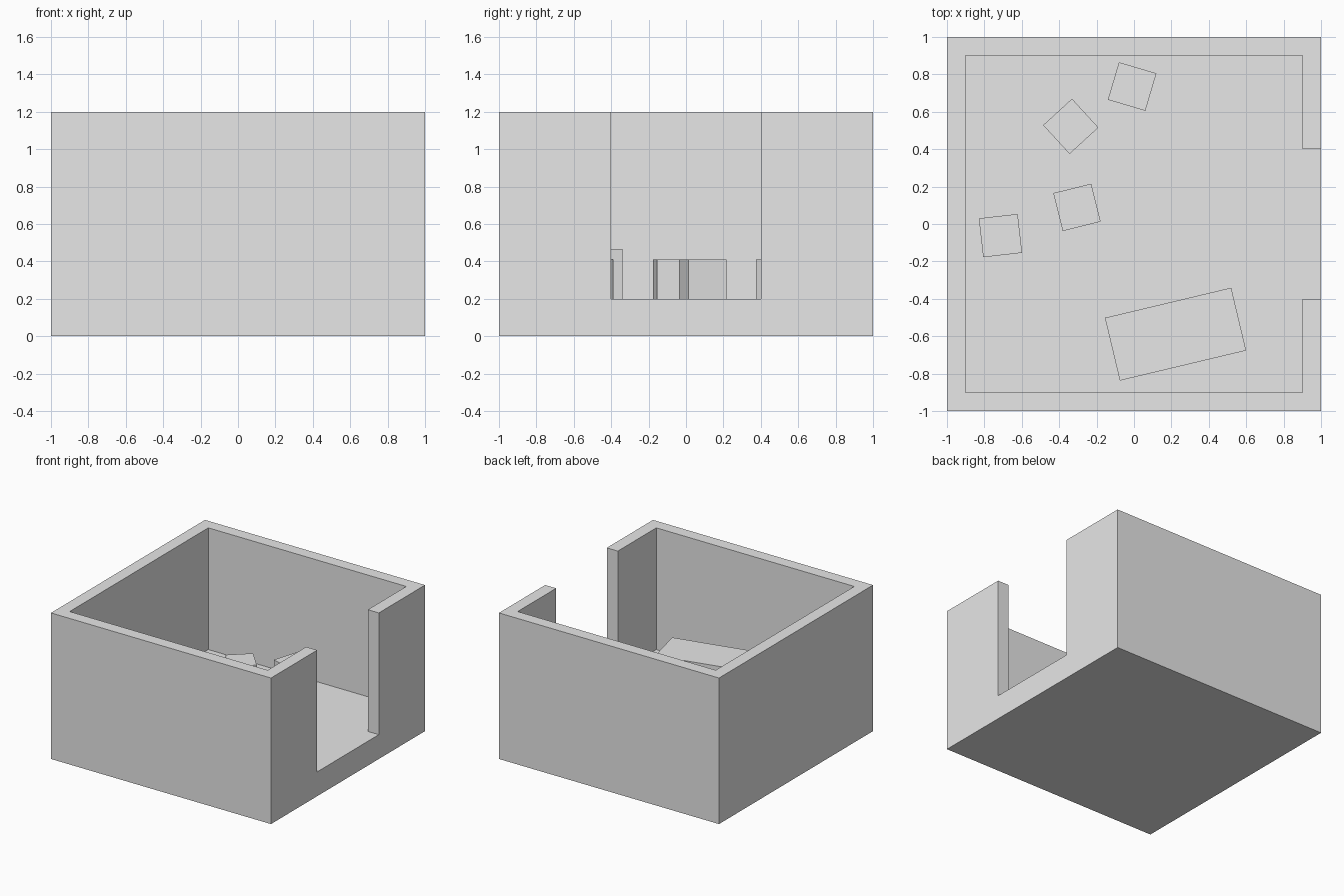
import bpy
import bmesh
from math import radians
from mathutils import Matrix, Vector

default = bpy.data.objects.get("Cube")
if default:
    bpy.data.objects.remove(default, do_unlink=True)

GREY = (0.8, 0.8, 0.8, 1)
FLOOR = 0.2

mat = bpy.data.materials.new("light grey")
mat.use_nodes = True
mat.diffuse_color = GREY
mat.node_tree.nodes["Principled BSDF"].inputs["Base Color"].default_value = GREY


def add_object(name, bm):
    mesh = bpy.data.meshes.new(name)
    bmesh.ops.recalc_face_normals(bm, faces=bm.faces)
    bm.to_mesh(mesh)
    bm.free()
    mesh.materials.append(mat)
    obj = bpy.data.objects.new(name, mesh)
    bpy.context.collection.objects.link(obj)
    return obj


def box(bm, centre, size):
    matrix = Matrix.Translation(Vector(centre)) @ Matrix.Diagonal((*size, 1))
    bmesh.ops.create_cube(bm, size=1, matrix=matrix)


def prism(name, outline, bottom, top):
    bm = bmesh.new()
    face = bm.faces.new([bm.verts.new((x, y, bottom)) for x, y in outline])
    grown = bmesh.ops.extrude_face_region(bm, geom=[face], use_keep_orig=True)
    verts = [g for g in grown["geom"] if isinstance(g, bmesh.types.BMVert)]
    bmesh.ops.translate(bm, verts=verts, vec=(0, 0, top - bottom))
    return add_object(name, bm)


# Floor slab
prism("floor", [(-1, -1), (1, -1), (1, 1), (-1, 1)], 0, FLOOR)

# Walls: one C-shaped run, open at the doorway
half = [(1, 0.4), (1, 1), (-1, 1)]
inner_half = [(-0.9, 0.9), (0.9, 0.9), (0.9, 0.4)]


def mirrored(points):
    return [(x, -y) for x, y in reversed(points)]


prism("walls", half + mirrored(half) + mirrored(inner_half) + inner_half, FLOOR, 1.2)

# Table: slab top on four corner legs
LENGTH, WIDTH, LEG, HEIGHT, THICK = 0.694, 0.345, 0.05, 0.265, 0.055
bm = bmesh.new()
box(bm, (0, 0, HEIGHT - THICK / 2), (LENGTH, WIDTH, THICK))
leg_height = HEIGHT - THICK
for sx in (-1, 1):
    for sy in (-1, 1):
        box(bm, (sx * (LENGTH - LEG) / 2, sy * (WIDTH - LEG) / 2, leg_height / 2),
            (LEG, LEG, leg_height))
table = add_object("table", bm)
table.location = (0.222, -0.589, FLOOR)
table.rotation_euler.z = radians(13.4)

# Block stools scattered around the room
STOOL = 0.209
stools = [(-0.01, 0.735, -16.5), (-0.338, 0.522, 42.5),
          (-0.305, 0.089, 14), (-0.714, -0.062, 6.5)]
for i, (x, y, angle) in enumerate(stools, 1):
    bm = bmesh.new()
    box(bm, (0, 0, STOOL / 2), (STOOL,) * 3)
    stool = add_object(f"stool_{i}", bm)
    stool.location = (x, y, FLOOR)
    stool.rotation_euler.z = radians(angle)
